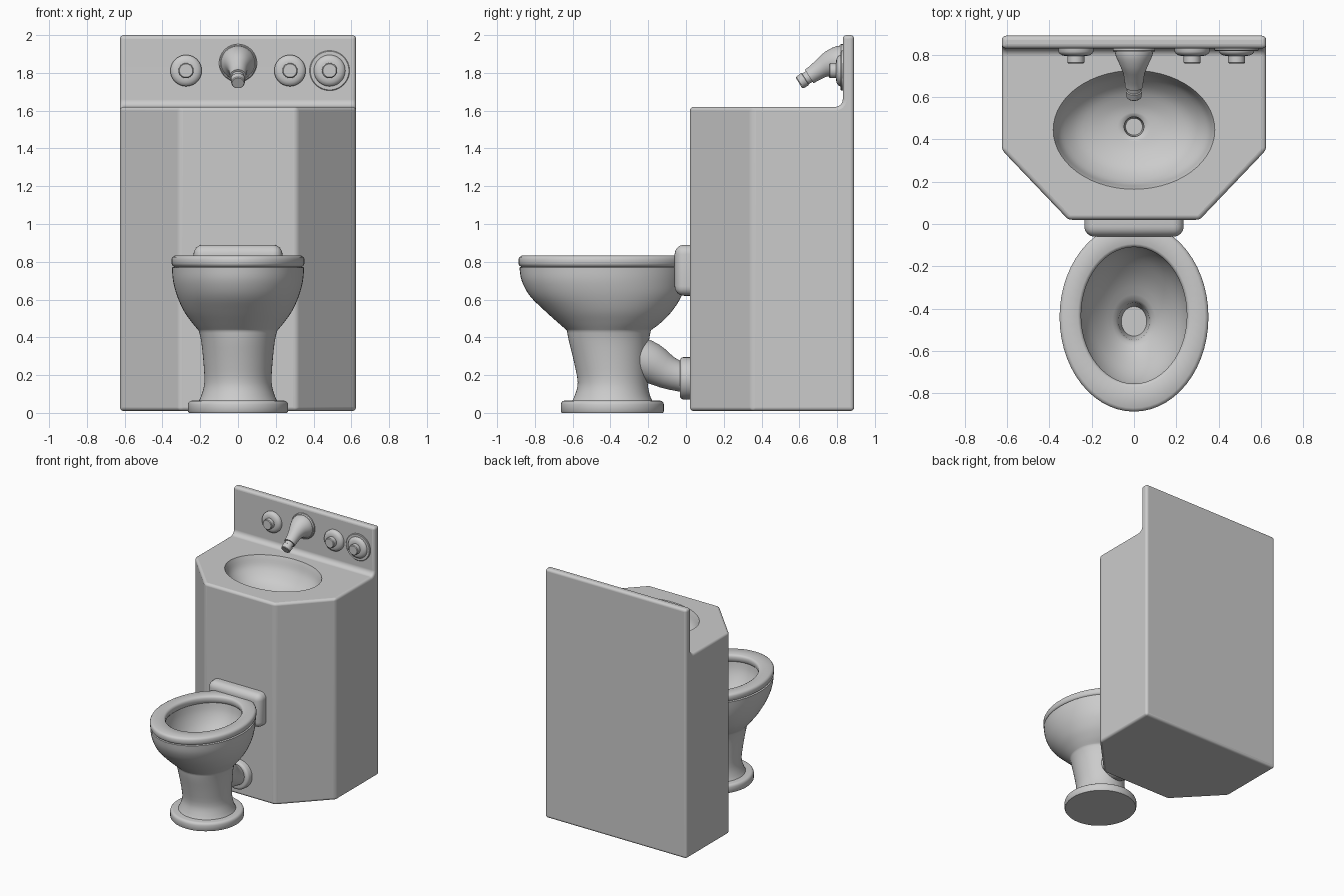
import bpy, bmesh, math
from mathutils import Vector

if "Cube" in bpy.data.objects:
    bpy.data.objects.remove(bpy.data.objects["Cube"])

SEG = 56


def finish(name, bm, angle=35):
    bmesh.ops.recalc_face_normals(bm, faces=bm.faces[:])
    me = bpy.data.meshes.new(name)
    bm.to_mesh(me)
    bm.free()
    ob = bpy.data.objects.new(name, me)
    bpy.context.collection.objects.link(ob)
    smooth_shade(ob, angle)
    return ob


def smooth_shade(ob, angle=35):
    bpy.ops.object.select_all(action='DESELECT')
    ob.select_set(True)
    bpy.context.view_layer.objects.active = ob
    bpy.ops.object.shade_smooth_by_angle(angle=math.radians(angle))


def spline(rows, n=3):
    """Catmull-Rom interpolation through rows of numbers."""
    vs = [Vector(r) for r in rows]
    out = []
    for i in range(len(vs) - 1):
        a, b, c, d = vs[max(i - 1, 0)], vs[i], vs[i + 1], vs[min(i + 2, len(vs) - 1)]
        for k in range(n):
            t = k / n
            out.append(0.5 * (2 * b + (c - a) * t + (2 * a - 5 * b + 4 * c - d) * t ** 2
                              + (3 * b - a - 3 * c + d) * t ** 3))
    return [tuple(v) for v in out] + [tuple(vs[-1])]


def ring(centre, u, v):
    return [Vector(centre) + u * math.cos(a) + v * math.sin(a)
            for a in (2 * math.pi * i / SEG for i in range(SEG))]


def loft(name, rings, closed=False, angle=35):
    bm = bmesh.new()
    loops = [[bm.verts.new(p) for p in r] for r in rings]
    pairs = list(zip(loops, loops[1:])) + ([(loops[-1], loops[0])] if closed else [])
    for a, b in pairs:
        for i in range(SEG):
            j = (i + 1) % SEG
            bm.faces.new((a[i], a[j], b[j], b[i]))
    if not closed:
        bm.faces.new(loops[0])
        bm.faces.new(loops[-1])
    return finish(name, bm, angle)


def oval_loft(name, rows, closed=False):
    """Stack of horizontal ovals: rows of (z, y centre, x radius, y radius)."""
    return loft(name, [ring((0, y, z), Vector((rx, 0, 0)), Vector((0, ry, 0)))
                       for z, y, rx, ry in rows], closed)


def tube(name, rows):
    """Round tube along a side-view path: rows of (y, z, radius)."""
    rings = []
    for i, (y, z, r) in enumerate(rows):
        p, q = rows[max(i - 1, 0)], rows[min(i + 1, len(rows) - 1)]
        t = Vector((0, q[0] - p[0], q[1] - p[1])).normalized()
        x = Vector((1, 0, 0))
        rings.append(ring((0, y, z), x * r, t.cross(x) * r))
    return loft(name, rings)


def turned(name, x, z, rows):
    """Turned part on the wall, axis along y: rows of (y, radius)."""
    return loft(name, [ring((x, y, z), Vector((r, 0, 0)), Vector((0, 0, r))) for y, r in rows])


# Cabinet with backsplash: side profile extruded, front corners sliced off
profile = [(0.02, 0.01), (0.89, 0.01), (0.89, 2.0), (0.83, 2.0)]
profile += [(0.79 + 0.04 * math.cos(a), 1.66 - 0.04 * math.sin(a))
            for a in (math.pi / 2 * i / 6 for i in range(7))]
profile += [(0.02, 1.62)]
bm = bmesh.new()
face = bm.faces.new([bm.verts.new((-0.625, y, z)) for y, z in profile])
ext = bmesh.ops.extrude_face_region(bm, geom=[face])
bmesh.ops.translate(bm, vec=(1.25, 0, 0),
                    verts=[g for g in ext['geom'] if isinstance(g, bmesh.types.BMVert)])
for s in (-1, 1):
    bmesh.ops.bisect_plane(bm, geom=bm.verts[:] + bm.edges[:] + bm.faces[:],
                           plane_co=(s * 0.31, 0.02, 0), plane_no=(s * 0.33, -0.315, 0),
                           clear_outer=True)
    bmesh.ops.holes_fill(bm, edges=[e for e in bm.edges if e.is_boundary], sides=0)
cabinet = finish("cabinet", bm)
bev = cabinet.modifiers.new("bevel", 'BEVEL')
bev.width, bev.segments = 0.02, 4
bev.limit_method, bev.angle_limit = 'ANGLE', math.radians(30)

# Basin and drain cut from the top
wall = spline([(1.63, 0.445, 0.385, 0.285), (1.60, 0.445, 0.375, 0.273), (1.53, 0.445, 0.345, 0.248),
               (1.46, 0.447, 0.27, 0.19), (1.42, 0.452, 0.16, 0.115), (1.405, 0.46, 0.06, 0.058)], 4)
cutter = oval_loft("basin_cutter", [(1.70, 0.445, 0.385, 0.285)] + wall
                   + [(1.395, 0.46, 0.047, 0.047), (1.30, 0.46, 0.04, 0.04)])
cutter.hide_render = True
cut = cabinet.modifiers.new("basin", 'BOOLEAN')
cut.operation, cut.object, cut.solver = 'DIFFERENCE', cutter, 'EXACT'
bpy.context.view_layer.objects.active = cabinet
for m in ("bevel", "basin"):
    bpy.ops.object.modifier_apply(modifier=m)
bpy.data.objects.remove(cutter)
smooth_shade(cabinet)
cabinet.modifiers.new("normals", 'WEIGHTED_NORMAL').keep_sharp = True

# Bowl and pedestal: outside up from the foot, over the rim, down inside
outer = spline([(0.05, -0.39, 0.215, 0.22), (0.09, -0.39, 0.195, 0.20), (0.16, -0.388, 0.178, 0.185),
                (0.27, -0.398, 0.183, 0.195), (0.38, -0.408, 0.195, 0.212), (0.435, -0.408, 0.208, 0.222)])
outer += spline([(0.44, -0.408, 0.212, 0.226), (0.48, -0.405, 0.245, 0.275), (0.54, -0.41, 0.287, 0.337),
                 (0.62, -0.425, 0.323, 0.402), (0.70, -0.438, 0.344, 0.432), (0.77, -0.44, 0.35, 0.442)], 4)
inner = spline([(0.775, -0.435, 0.265, 0.335), (0.70, -0.435, 0.252, 0.32), (0.61, -0.437, 0.215, 0.27),
                (0.52, -0.445, 0.15, 0.185), (0.46, -0.46, 0.085, 0.10)])
bowl = oval_loft("bowl", outer + [(0.775, -0.44, 0.335, 0.43)] + inner
                 + [(0.44, -0.46, 0.073, 0.088), (0.34, -0.46, 0.06, 0.07)])

# Seat: rounded ring section
section = [(0.775, 0.34), (0.78, 0.347), (0.79, 0.352), (0.815, 0.352), (0.825, 0.347), (0.832, 0.335),
           (0.832, 0.265), (0.826, 0.255), (0.815, 0.25), (0.79, 0.25), (0.775, 0.26)]
seat = oval_loft("seat", [(z, -0.44 + (0.008 if r < 0.3 else 0), r, r + (0.073 if r < 0.3 else 0.095))
                          for z, r in section], closed=True)

# Foot plate
foot = oval_loft("foot_plate", [(z, -0.39, 0.265 + d, 0.273 + d) for z, d in
                 [(0, -0.005), (0.008, 0), (0.045, 0), (0.056, -0.004), (0.063, -0.012), (0.065, -0.022)]])

# Hinge block between bowl and cabinet
bm = bmesh.new()
bmesh.ops.create_cube(bm, size=1)
bmesh.ops.scale(bm, vec=(0.47, 0.18, 0.27), verts=bm.verts)
bmesh.ops.translate(bm, vec=(0, 0.03, 0.755), verts=bm.verts)
bmesh.ops.bevel(bm, geom=bm.edges[:], offset=0.05, segments=6, profile=0.5, affect='EDGES')
finish("hinge_block", bm)

# Waste pipe and its wall flange
tube("waste_pipe", spline([(-0.27, 0.295, 0.115), (-0.19, 0.265, 0.108), (-0.10, 0.215, 0.088), (-0.01, 0.185, 0.076)]))
turned("waste_flange", 0, 0.183, [(0.03, 0.112), (-0.015, 0.112), (-0.025, 0.108), (-0.031, 0.10), (-0.033, 0.09)])

# Spout with wall rose
tube("spout", spline([(0.84, 1.852, 0.092), (0.80, 1.853, 0.088), (0.76, 1.846, 0.07),
                      (0.72, 1.826, 0.053), (0.68, 1.799, 0.045), (0.652, 1.781, 0.043)]))
tube("nozzle", [(0.665, 1.789, 0.033), (0.632, 1.768, 0.033), (0.630, 1.767, 0.038),
                (0.603, 1.749, 0.036), (0.598, 1.746, 0.031)])
turned("spout_rose", 0, 1.852, [(0.84, 0.1), (0.82, 0.1), (0.812, 0.094)])

# Push buttons along the backsplash
for side, x in (("left", -0.275), ("right", 0.275), ("flush", 0.485)):
    turned(side + "_button_base", x, 1.812, [(0.84, 0.083), (0.815, 0.083), (0.805, 0.077), (0.797, 0.063), (0.794, 0.048)])
    turned(side + "_button", x, 1.812, [(0.80, 0.04), (0.763, 0.04), (0.758, 0.035)])
turned("flush_plate", 0.485, 1.812, [(0.84, 0.106), (0.823, 0.106), (0.819, 0.102)])
